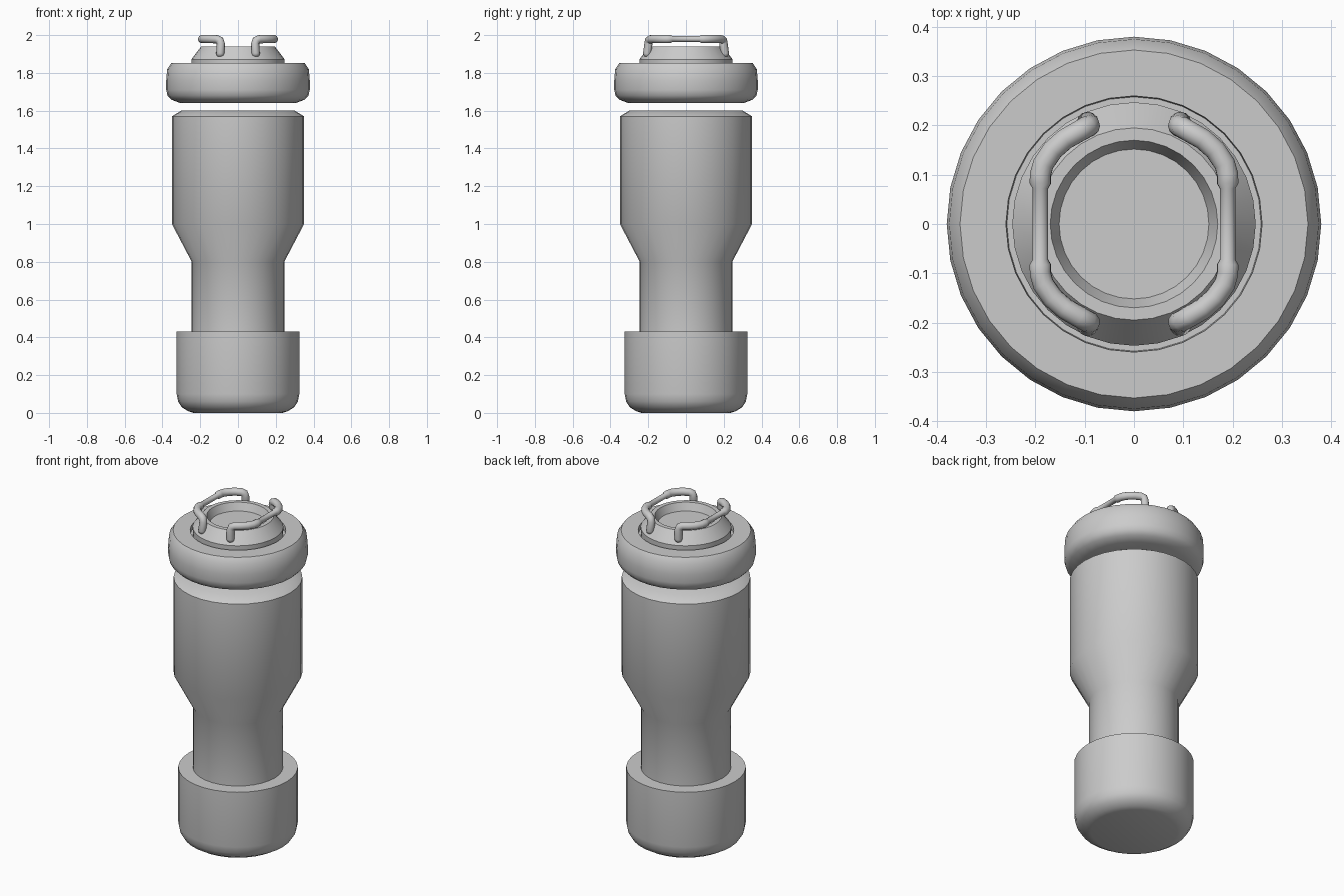
import bpy, bmesh, math
from mathutils import Vector

if "Cube" in bpy.data.objects:
    bpy.data.objects.remove(bpy.data.objects["Cube"])

SIDES = 32


def finish(name, bm, angle):
    bmesh.ops.recalc_face_normals(bm, faces=bm.faces)
    me = bpy.data.meshes.new(name)
    bm.to_mesh(me)
    bm.free()
    ob = bpy.data.objects.new(name, me)
    bpy.context.collection.objects.link(ob)
    bpy.ops.object.select_all(action='DESELECT')
    ob.select_set(True)
    bpy.context.view_layer.objects.active = ob
    bpy.ops.object.shade_smooth_by_angle(angle=math.radians(angle))
    return ob


def bridge(bm, rings):
    n = len(rings[0])
    for a, b in zip(rings, rings[1:]):
        for i in range(n):
            j = (i + 1) % n
            bm.faces.new((a[i], a[j], b[j], b[i]))
    bm.faces.new(rings[0])
    bm.faces.new(rings[-1])


def lathe(name, profile, angle=40):
    """Spin (radius, z) pairs round the z axis and cap both ends."""
    bm = bmesh.new()
    turns = [2 * math.pi * i / SIDES for i in range(SIDES)]
    bridge(bm, [[bm.verts.new((r * math.cos(t), r * math.sin(t), z)) for t in turns]
                for r, z in profile])
    return finish(name, bm, angle)


def tube(name, path, sides=12):
    """Sweep a circle along (x, y, z, radius) stations."""
    bm = bmesh.new()
    pts = [Vector(p[:3]) for p in path]
    rings = []
    u = None
    for k, p in enumerate(pts):
        d = (pts[min(k + 1, len(pts) - 1)] - pts[max(k - 1, 0)]).normalized()
        u = Vector((1, 0, 0)) if u is None else u
        u = (u - d * u.dot(d)).normalized()
        v = d.cross(u)
        rings.append([bm.verts.new(p + path[k][3] * (u * math.cos(t) + v * math.sin(t)))
                      for t in (2 * math.pi * i / sides for i in range(sides))])
    bridge(bm, rings)
    return finish(name, bm, 50)


# Bottle base cup
lathe("base_cup", [(0.235, 0), (0.262, 0.008), (0.298, 0.03), (0.317, 0.06),
                   (0.325, 0.10), (0.325, 0.43)])

# Waisted bottle body
lathe("body", [(0.245, 0.40), (0.245, 0.80), (0.35, 1.0), (0.35, 1.57), (0.30, 1.60)])

# Lid with a shallow groove round the spout
lathe("lid", [(0.305, 1.64), (0.352, 1.658), (0.373, 1.68), (0.38, 1.71), (0.38, 1.76),
              (0.375, 1.82), (0.353, 1.852), (0.26, 1.852), (0.258, 1.825)])

# Spout with recessed top
lathe("spout", [(0.245, 1.82), (0.247, 1.872), (0.195, 1.94), (0.17, 1.94),
                (0.152, 1.895)], 30)

# Pair of wire handles: rounded foot, bend, thick curve, thin middle grip
R = 0.022
half = [(0.094, 0.208, 1.885, 0.010), (0.094, 0.207, 1.892, 0.019),
        (0.094, 0.206, 1.902, R), (0.091, 0.199, 1.955, R), (0.096, 0.197, 1.971, R),
        (0.110, 0.189, 1.978, R), (0.140, 0.172, 1.979, R), (0.165, 0.150, 1.979, R),
        (0.184, 0.122, 1.979, R), (0.190, 0.100, 1.979, R), (0.190, 0.082, 1.979, R),
        (0.190, 0.072, 1.982, 0.016)]
for side, label in ((1, "right"), (-1, "left")):
    front = [(side * x, y, min(z, 1.98), r) for x, y, z, r in half]
    back = [(x, -y, z, r) for x, y, z, r in reversed(front)]
    tube("handle_" + label, front + back)
